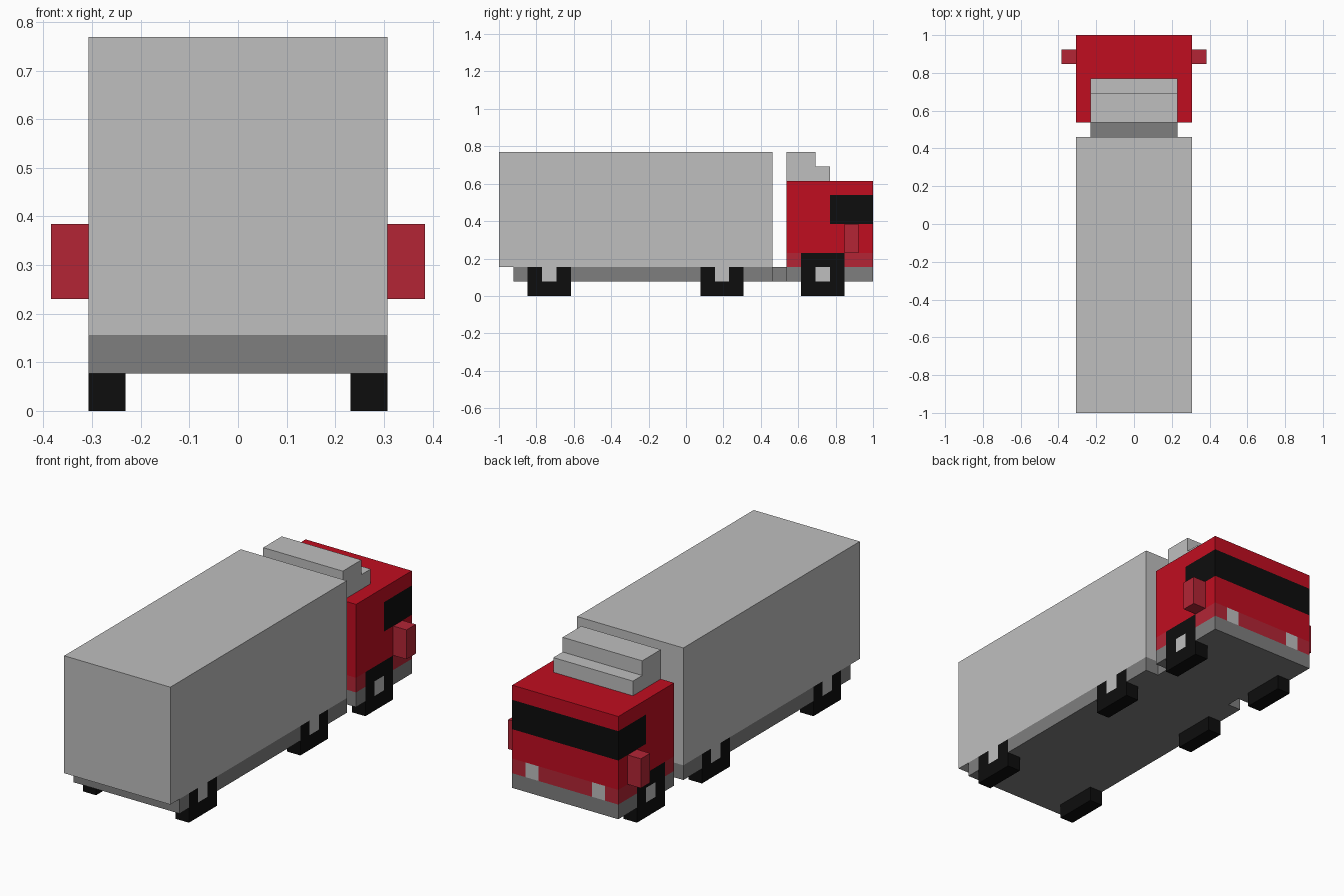
import bpy, bmesh
from mathutils import Vector

if "Cube" in bpy.data.objects:
    bpy.data.objects.remove(bpy.data.objects["Cube"], do_unlink=True)

U = 1 / 13  # one block; all part sizes below are in blocks


def material(name, rgb):
    m = bpy.data.materials.new(name)
    m.use_nodes = True
    m.diffuse_color = (*rgb, 1)
    m.node_tree.nodes["Principled BSDF"].inputs["Base Color"].default_value = (*rgb, 1)
    return m


RED = material("cab red", (0.527, 0.004, 0.0144))
TRIM = material("trim red", (0.451, 0.0185, 0.0356))
BLACK = material("black", (0.004, 0.004, 0.004))
LIGHT = material("light grey", (0.521, 0.521, 0.521))
GREY = material("chassis grey", (0.212, 0.212, 0.212))


def box(name, lo, hi, mats, cuts=(), rule=None):
    """Box from lo to hi, sliced at (axis, position) cuts, painted by rule(centre, normal)."""
    lo, hi = Vector(lo), Vector(hi)
    bm = bmesh.new()
    bmesh.ops.create_cube(bm, size=1)
    for v in bm.verts:
        v.co = (lo + hi) / 2 + v.co * (hi - lo)
    for axis, pos in cuts:
        co, no = Vector((0, 0, 0)), Vector((0, 0, 0))
        co[axis], no[axis] = pos, 1
        bmesh.ops.bisect_plane(bm, geom=bm.verts[:] + bm.edges[:] + bm.faces[:],
                               plane_co=co, plane_no=no, dist=1e-5)
    bm.normal_update()
    if rule:
        for f in bm.faces:
            f.material_index = mats.index(rule(f.calc_center_median(), f.normal))
    for v in bm.verts:
        v.co *= U
    me = bpy.data.meshes.new(name)
    bm.to_mesh(me)
    bm.free()
    for m in mats:
        me.materials.append(m)
    ob = bpy.data.objects.new(name, me)
    bpy.context.collection.objects.link(ob)
    return ob


WHEELS = {"front": 9.5, "middle": 2.5, "rear": -9.5}  # axle positions along y


def chassis_paint(c, n):
    # Upper wheel halves and hubs on the chassis sides
    if abs(n.x) > 0.9:
        for y in WHEELS.values():
            if abs(c.y - y) < 0.5:
                return LIGHT
            if abs(c.y - y) < 1.5:
                return BLACK
    return GREY


def cab_paint(c, n):
    side, front = abs(n.x) > 0.9, n.y > 0.9
    if 5 < c.z < 7 and (front or (side and c.y > 10)):
        return BLACK                                  # windows
    if c.z < 3:
        if front and 2 < abs(c.x) < 3:
            return LIGHT                              # headlights
        if side and 8 < c.y < 11:
            return BLACK                              # wheel tops
        return TRIM                                   # lower band
    return RED


# Chassis
wheel_cuts = [(1, y + d) for y in WHEELS.values() for d in (-1.5, -0.5, 0.5, 1.5)]
chassis_mats = [GREY, BLACK, LIGHT]
box("rear_chassis", (-4, -12, 1), (4, 6, 2), chassis_mats, wheel_cuts, chassis_paint)
box("front_chassis", (-4, 7, 1), (4, 13, 2), chassis_mats, wheel_cuts, chassis_paint)
box("chassis_link", (-3, 6, 1), (3, 7, 2), [GREY])

# Cargo body
box("cargo_box", (-4, -13, 2), (4, 6, 10), [LIGHT])

# Cab with windows, headlights and lower band
cab_cuts = [(2, 3), (2, 5), (2, 7), (1, 8), (1, 10), (1, 11)]
cab_cuts += [(0, x) for x in (-3, -2, 2, 3)]
box("cab", (-4, 7, 2), (4, 13, 8), [RED, TRIM, BLACK, LIGHT], cab_cuts, cab_paint)

# Stepped roof fairing
box("fairing_top", (-3, 7, 8), (3, 9, 10), [LIGHT])
box("fairing_step", (-3, 9, 8), (3, 10, 9), [LIGHT])

# Mirrors and lower wheel halves on both sides
for label, s in (("left", 1), ("right", -1)):
    x0, x1 = sorted((4 * s, 5 * s))
    box(f"{label}_mirror", (x0, 11, 3), (x1, 12, 5), [TRIM])
    x0, x1 = sorted((3 * s, 4 * s))
    for place, y in WHEELS.items():
        box(f"{place}_{label}_wheel", (x0, y - 1.5, 0), (x1, y + 1.5, 1), [BLACK])
